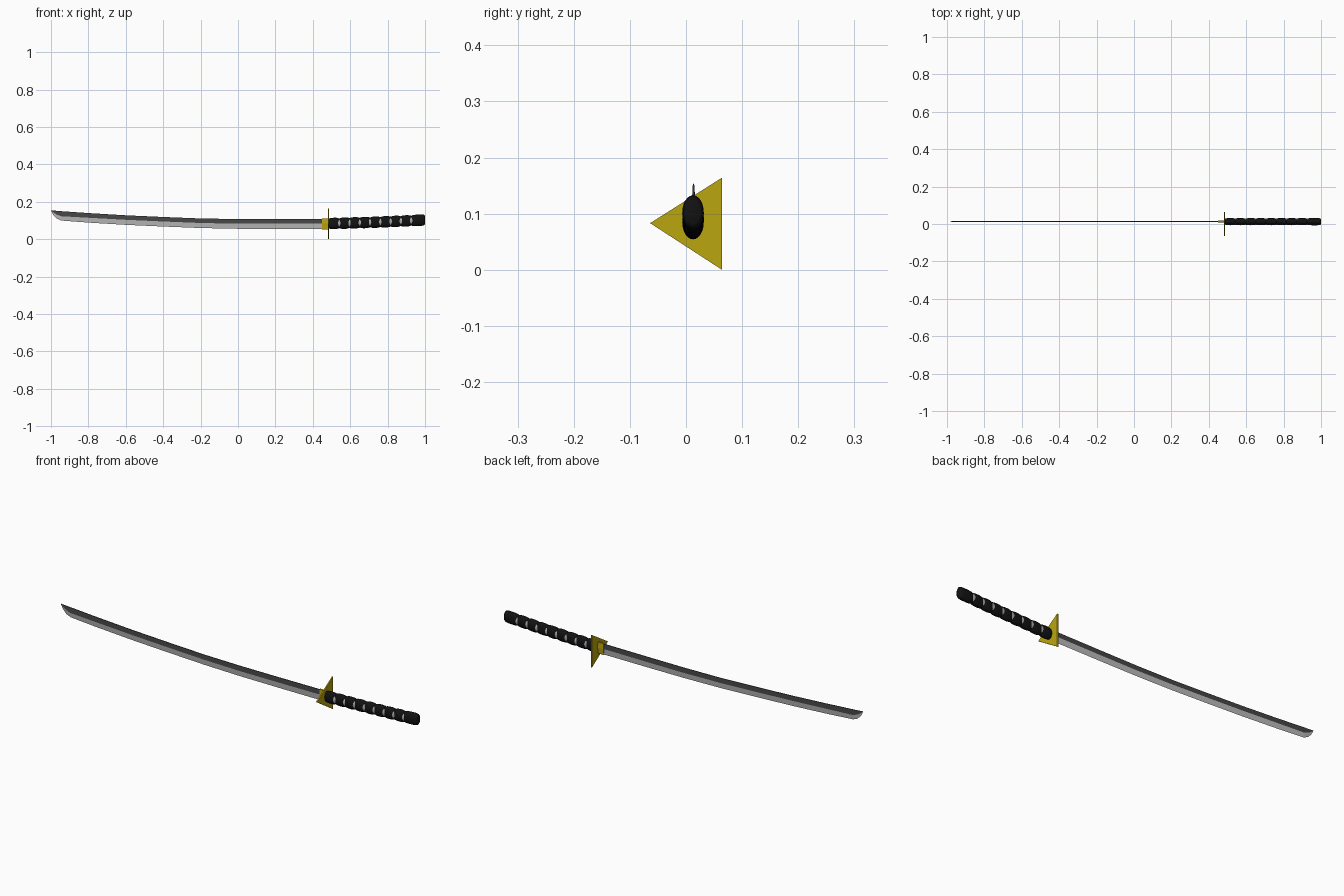
import bpy, math

if "Cube" in bpy.data.objects:
    bpy.data.objects.remove(bpy.data.objects["Cube"])

YC = 0.0135  # centre plane of blade and grip


def material(name, rgb):
    m = bpy.data.materials.new(name)
    m.diffuse_color = (*rgb, 1)
    m.use_nodes = True
    m.node_tree.nodes["Principled BSDF"].inputs["Base Color"].default_value = m.diffuse_color
    return m


STEEL = material("steel", (0.5, 0.5, 0.5))
DARK = material("dark_steel", (0.06, 0.06, 0.06))
GOLD = material("gold", (0.5, 0.38, 0.005))
BLACK = material("black_wrap", (0.006, 0.006, 0.006))
PALE = material("pale_core", (0.4, 0.4, 0.4))


def loft(name, rings, mats, pick=lambda k: 0, smooth=False):
    """Skin a list of equal-length closed rings and cap both ends."""
    n = len(rings[0])
    verts = [p for r in rings for p in r]
    faces = [(i * n + k, i * n + (k + 1) % n, (i + 1) * n + (k + 1) % n, (i + 1) * n + k)
             for i in range(len(rings) - 1) for k in range(n)]
    count = len(faces)
    last = (len(rings) - 1) * n
    faces += [tuple(reversed(range(n))), tuple(range(last, last + n))]
    me = bpy.data.meshes.new(name)
    me.from_pydata(verts, [], faces)
    for m in mats:
        me.materials.append(m)
    for i in range(count):
        me.polygons[i].material_index = pick(i % n)
    me.validate()
    ob = bpy.data.objects.new(name, me)
    bpy.context.collection.objects.link(ob)
    bpy.context.view_layer.objects.active = ob
    ob.select_set(True)
    if smooth:
        bpy.ops.object.shade_smooth_by_angle(angle=math.radians(40))
    ob.select_set(False)
    return ob


# Blade: x, spine z, ridge z, cutting-edge z
stations = [(0.47, 0.109, 0.084, 0.055), (0.2, 0.108, 0.083, 0.055), (0.0, 0.108, 0.083, 0.056),
            (-0.2, 0.111, 0.087, 0.060), (-0.4, 0.119, 0.095, 0.068), (-0.6, 0.128, 0.104, 0.077),
            (-0.8, 0.140, 0.115, 0.089), (-0.945, 0.150, 0.123, 0.100),
            (-0.97, 0.152, 0.132, 0.111), (-0.988, 0.1535, 0.144, 0.131),
            (-1.0, 0.155, 0.1545, 0.154)]
rings = []
for x, top, mid, low in stations:
    t = min(1, (x + 1.004) / 0.06)
    s, r = 0.0015 * t, 0.003 * t
    rings.append([(x, YC - s, top), (x, YC - r, mid), (x, YC, low),
                  (x, YC + r, mid), (x, YC + s, top)])
loft("blade", rings[::-1], [DARK, STEEL], lambda k: 1 if k in (1, 2) else 0)

# Collar hugging the blade root
loft("blade_collar", [[(x, YC - 0.004, 0.111), (x, YC - 0.005, 0.084), (x, YC - 0.002, 0.053),
                       (x, YC + 0.002, 0.053), (x, YC + 0.005, 0.084), (x, YC + 0.004, 0.111)]
                      for x in (0.448, 0.484)], [GOLD])

# Triangular guard
loft("guard", [[(x, -0.064, 0.083), (x, 0.064, 0.0), (x, 0.064, 0.164)]
               for x in (0.4805, 0.4865)], [GOLD])


def grip_ring(x, ry, rz, n=24):
    t = (x - 0.487) / 0.51
    zc = 0.084 + 0.011 * t + 0.008 * t * t
    return [(x, YC - 0.001 + ry * math.cos(2 * math.pi * k / n),
             zc + rz * math.sin(2 * math.pi * k / n)) for k in range(n)]


# Pale core showing through the wrap grooves
loft("grip_core", [grip_ring(0.5 + 0.0435 * i, 0.0178, 0.024) for i in range(11)], [PALE], smooth=True)

# Bulging wrap sections, the last one ending in a rounded pommel
bulge = [(0, 0.84), (0.12, 0.93), (0.3, 0.99), (0.5, 1), (0.7, 0.99), (0.88, 0.93), (1, 0.84)]
cap = [(0, 0.84), (0.1, 0.94), (0.3, 1), (0.75, 1), (0.9, 0.94), (0.97, 0.84), (1, 0.7)]
start, pitch = 0.4865, 0.0549
for i in range(9):
    x0 = start + i * pitch
    length, prof = (pitch, bulge) if i < 8 else (1.0 - x0, cap)
    loft("pommel" if i == 8 else f"grip_wrap_{i + 1}",
         [grip_ring(x0 + t * length, 0.0192 * r, 0.0305 * r) for t, r in prof], [BLACK], smooth=True)
